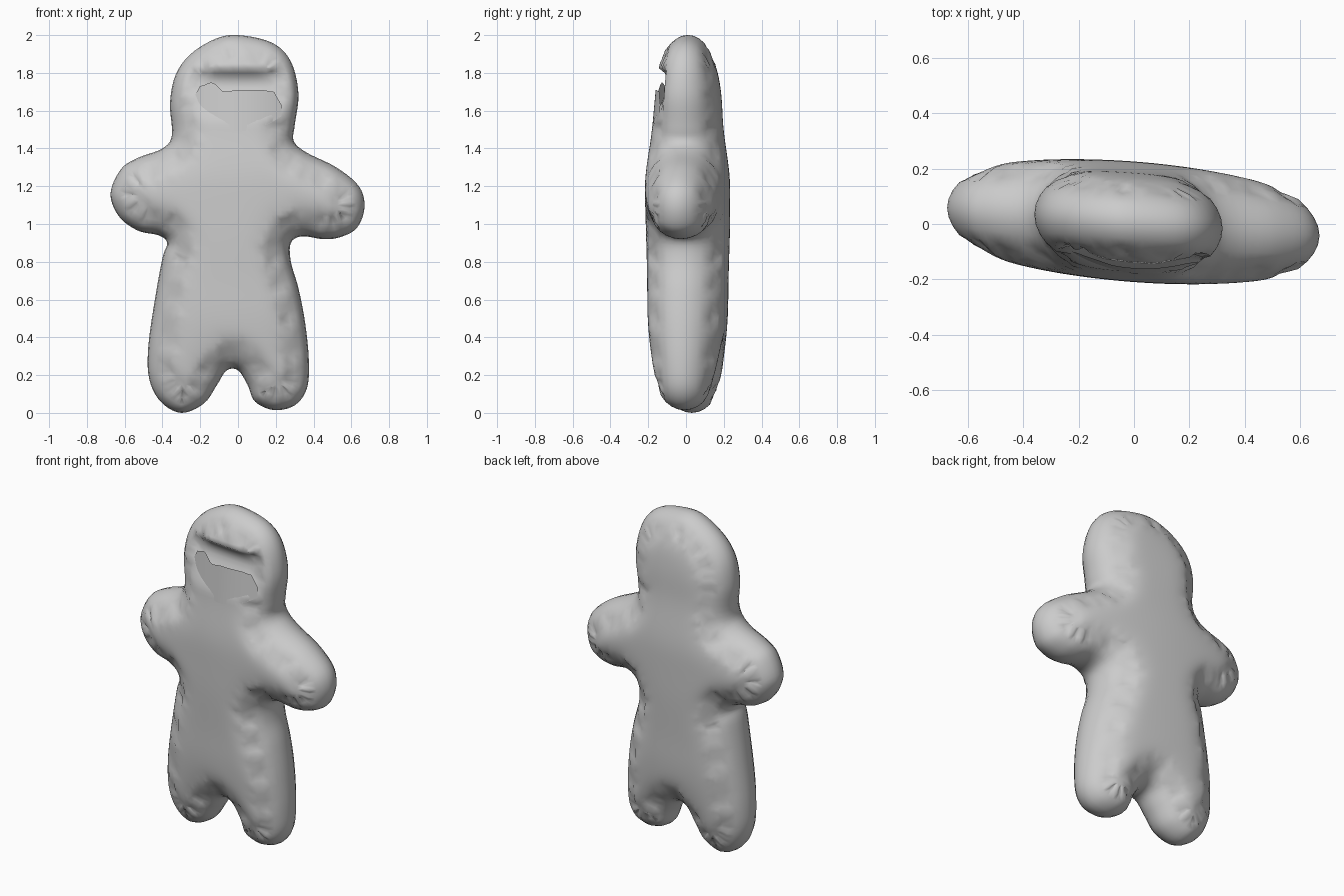
import bpy, bmesh, math
from mathutils import Vector, kdtree
from mathutils.geometry import delaunay_2d_cdt

if "Cube" in bpy.data.objects:
    bpy.data.objects.remove(bpy.data.objects["Cube"])

# Front silhouette (x, z), clockwise from the crown
OUTLINE = [(0, 2), (.18, 1.96), (.28, 1.86), (.32, 1.69), (.30, 1.52), (.295, 1.44), (.36, 1.38),
    (.52, 1.30), (.64, 1.20), (.67, 1.09), (.63, .98), (.54, .93), (.45, .92), (.34, .935),
    (.28, .90), (.28, .80), (.32, .66), (.355, .48), (.375, .28), (.365, .13), (.30, .04),
    (.19, .015), (.09, .06), (.05, .15), (0, .225), (-.06, .225), (-.11, .15), (-.18, .05),
    (-.30, 0), (-.41, .06), (-.47, .18), (-.475, .35), (-.44, .60), (-.40, .82), (-.375, .90),
    (-.42, .94), (-.53, .965), (-.63, 1.04), (-.675, 1.16), (-.62, 1.29), (-.53, 1.35),
    (-.40, 1.40), (-.35, 1.47), (-.36, 1.64), (-.33, 1.79), (-.25, 1.90), (-.12, 1.98)]
R = 0.2  # rounding distance in from the edge


def spline(points, steps):
    pts, out, n = [Vector(p) for p in points], [], len(points)
    for i in range(n):
        a, b, c, d = (pts[(i + k) % n] for k in (-1, 0, 1, 2))
        for s in range(steps):
            t = s / steps
            out.append(0.5 * (2 * b + (c - a) * t + (2 * a - 5 * b + 4 * c - d) * t * t
                              + (3 * b - a - 3 * c + d) * t ** 3))
    return out


def interp(table, v):
    for (a, fa), (b, fb) in zip(table, table[1:]):
        if v <= b:
            t = max(0, (v - a) / (b - a))
            return fa + (fb - fa) * t * t * (3 - 2 * t)
    return table[-1][1]


def inside(p):
    hit = False
    for a, b in zip(edge, edge[1:] + edge[:1]):
        if (a.y > p.y) != (b.y > p.y) and p.x < a.x + (p.y - a.y) * (b.x - a.x) / (b.y - a.y):
            hit = not hit
    return hit


def middle(x):
    return 0.008 - 0.075 * x


def thickness(x, z):
    return interp([(0, .165), (.6, .208), (1.0, .218), (1.2, .218), (1.6, .178), (2, .14)], z) * (1 - .75 * x * x)


def face_dent(x, z):
    across = max(0, 1 - (x / .26) ** 4)
    return across * interp([(1.52, 0), (1.74, .075), (1.78, .06), (1.83, 0)], z)


def make_object(name, bm):
    bmesh.ops.recalc_face_normals(bm, faces=bm.faces[:])
    me = bpy.data.meshes.new(name)
    bm.to_mesh(me)
    bm.free()
    me.shade_smooth()
    ob = bpy.data.objects.new(name, me)
    bpy.context.collection.objects.link(ob)
    return ob


edge = spline(OUTLINE, 5)
dense = spline(OUTLINE, 60)
tree = kdtree.KDTree(len(dense))
for i, p in enumerate(dense):
    tree.insert((p.x, p.y, 0), i)
tree.balance()


def depth_in(p):
    return tree.find((p.x, p.y, 0))[2]


# Sample points: rings inset from the edge, then a grid in the middle
samples = list(edge)
n = len(edge)
for k in range(1, 6):
    off = R * (1 - math.cos(math.radians(13 * k)))
    for i in range(n):
        t = (edge[(i + 1) % n] - edge[i - 1]).normalized()
        p = edge[i] + Vector((-t.y, t.x)) * -off
        if inside(p) and depth_in(p) > off * .93:
            samples.append(p)
step = 0.025
for i in range(-28, 29):
    for j in range(0, 81):
        p = Vector((i * step, j * step))
        if inside(p) and depth_in(p) > 0.125:
            samples.append(p)
flat, _, tris, *_ = delaunay_2d_cdt(samples, [], [list(range(n))], 1, 1e-5)

# Puff up the silhouette, easing the creases along its centre lines
dist = [depth_in(p) for p in flat]
height = []
for p, d in zip(flat, dist):
    q = 1 - min(d / R, 1)
    height.append(0 if d < 1e-3 else thickness(p.x, p.y) * math.sqrt(1 - q * q))
near = [set() for _ in flat]
for f in tris:
    for a in f:
        near[a].update(b for b in f if b != a)
for _ in range(8):
    height = [sum(height[b] for b in near[a]) / len(near[a]) * .6 + h * .4
              if dist[a] > .07 and near[a] else h for a, h in enumerate(height)]

# Body: puffed front and back sharing the rim
bm = bmesh.new()
front, back = [], []
for p, h in zip(flat, height):
    y = middle(p.x)
    front.append(bm.verts.new((p.x, y - h + (face_dent(p.x, p.y) if h else 0), p.y)))
    back.append(bm.verts.new((p.x, y + h, p.y)) if h else front[-1])
for f in tris:
    bm.faces.new([front[i] for i in f])
    bm.faces.new([back[i] for i in reversed(f)])
loose = [v for v in bm.verts if not v.link_faces]
bmesh.ops.delete(bm, geom=loose, context='VERTS')
make_object("body", bm)

# Face flap: thin sheet over the hollow with a ragged top edge
TOP = [(-.24, 1.66), (-.20, 1.73), (-.14, 1.75), (-.07, 1.70), (0, 1.71), (.12, 1.71), (.19, 1.70), (.23, 1.63)]
bm = bmesh.new()
rows = []
for i in range(25):
    u = i / 12 - 1
    x = -.005 + .235 * u
    top, low = interp(TOP, x), 1.49 + .08 * u * u
    rows.append([])
    for j in range(9):
        z = low + (top - low) * j / 8
        y = middle(x) - .168 - .09 * (1.7 - z) + .9 * x * x
        rows[-1].append(bm.verts.new((x, y, z)))
for a, b in zip(rows, rows[1:]):
    for j in range(8):
        bm.faces.new((a[j], b[j], b[j + 1], a[j + 1]))
make_object("face_flap", bm)
